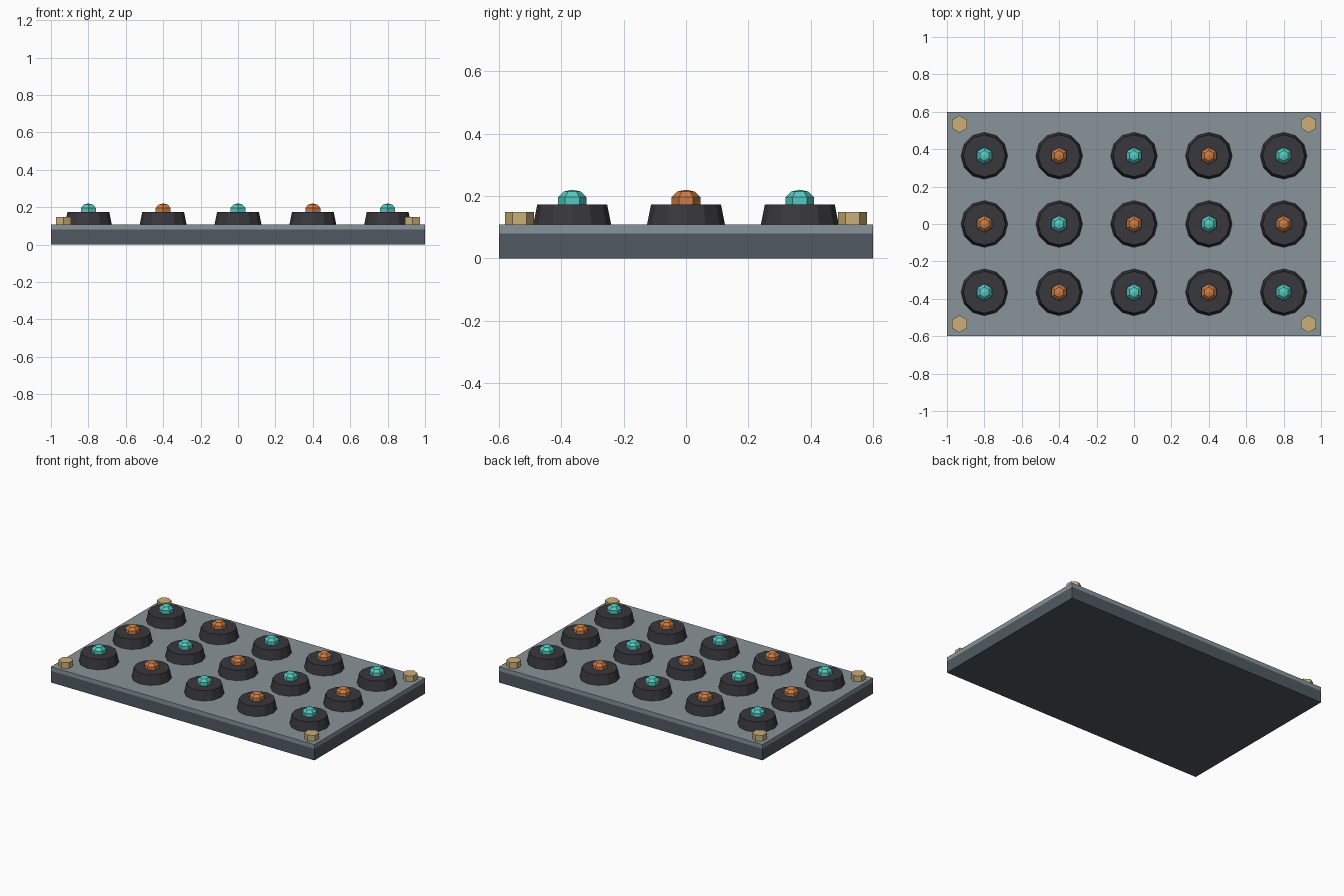
import bpy, bmesh, math

if "Cube" in bpy.data.objects:
    bpy.data.objects.remove(bpy.data.objects["Cube"])


def material(name, rgb):
    m = bpy.data.materials.new(name)
    lin = [(c / 255 / 12.92) if c < 10 else ((c / 255 + 0.055) / 1.055) ** 2.4 for c in rgb]
    m.diffuse_color = (*lin, 1)
    m.use_nodes = True
    m.node_tree.nodes["Principled BSDF"].inputs["Base Color"].default_value = m.diffuse_color
    return m


slate = material("dark_slate", (80, 89, 97))
grey = material("light_grey", (136, 147, 152))
black = material("charcoal", (56, 55, 60))
brass = material("brass", (203, 175, 120))
teal = material("teal", (84, 202, 193))
copper = material("copper", (203, 124, 68))


def finish(name, bm, mat, loc):
    bmesh.ops.recalc_face_normals(bm, faces=bm.faces)
    me = bpy.data.meshes.new(name)
    bm.to_mesh(me)
    bm.free()
    me.materials.append(mat)
    ob = bpy.data.objects.new(name, me)
    ob.location = loc
    bpy.context.collection.objects.link(ob)
    return ob


def box(name, size, loc, mat):
    bm = bmesh.new()
    bmesh.ops.create_cube(bm, size=1)
    bmesh.ops.scale(bm, vec=size, verts=bm.verts)
    return finish(name, bm, mat, loc)


def lathe(name, profile, sides, loc, mat):
    """Stack rings of (radius, z), first corner on +y; zero radius makes a tip."""
    bm = bmesh.new()
    rings = []
    for r, z in profile:
        n = sides if r > 0 else 1
        rings.append([bm.verts.new((r * math.sin(2 * math.pi * i / sides),
                                    r * math.cos(2 * math.pi * i / sides), z)) for i in range(n)])
    for a, b in zip(rings, rings[1:]):
        for i in range(sides):
            j = (i + 1) % sides
            if len(b) == 1:
                bm.faces.new((a[i], a[j], b[0]))
            else:
                bm.faces.new((a[i], a[j], b[j], b[i]))
    bm.faces.new(rings[0])
    if len(rings[-1]) > 1:
        bm.faces.new(rings[-1])
    return finish(name, bm, mat, loc)


# Base slab and top plate
box("base_slab", (2, 1.2, 0.08), (0, 0, 0.04), slate)
box("top_plate", (2, 1.2, 0.028), (0, 0, 0.094), grey)

# Grid of knobs with alternating faceted caps
for row in range(3):
    for col in range(5):
        x, y = (col - 2) * 0.4, (row - 1) * 0.365
        lathe("knob", [(0.125, 0.108), (0.112, 0.173)], 12, (x, y, 0), black)
        lathe("knob_gem", [(0.046, 0.173), (0.046, 0.196), (0.028, 0.214), (0, 0.22)], 6,
              (x, y, 0), copper if (row + col) % 2 else teal)

# Corner bolts
for sx in (-1, 1):
    for sy in (-1, 1):
        lathe("corner_bolt", [(0.046, 0.108), (0.046, 0.148)], 6, (sx * 0.933, sy * 0.534, 0), brass)
